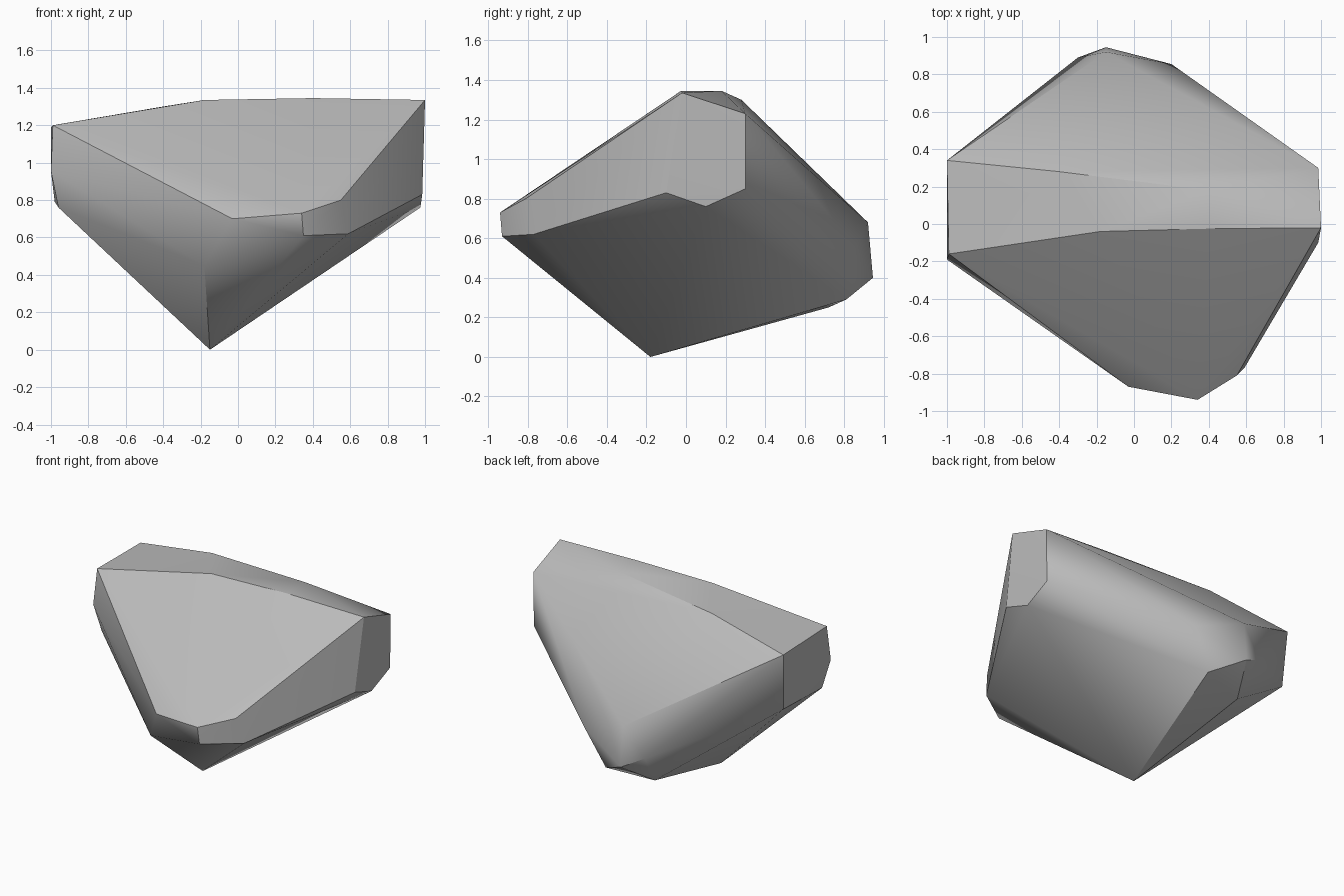
import bpy
import bmesh
import math

# Remove the default object
default_cube = bpy.data.objects.get("Cube")
if default_cube:
    bpy.data.objects.remove(default_cube, do_unlink=True)


def make_material(name, colour):
    material = bpy.data.materials.new(name)
    material.use_nodes = True
    material.diffuse_color = colour
    shader = material.node_tree.nodes["Principled BSDF"]
    shader.inputs["Base Color"].default_value = colour
    shader.inputs["Roughness"].default_value = 0.9
    return material


# Corner points of each chiselled region of the boulder
top_ridge = [(-.99, -.16, 1.2), (-.18, -.04, 1.335), (.4, -.025, 1.345), (1, -.02, 1.335)]
back_ridge = [(-1, .34, 1.19), (-.4, .28, 1.3), (.4, .18, 1.345), (.985, .3, 1.23)]
right_end = [(-.98, .31, .79), (-.96, -.15, .76), (-1, -.19, .955)]
left_end = [(.98, .3, .85), (.975, .1, .76), (.985, -.1, .83)]
front_nose = [(-.03, -.87, .7), (.34, -.94, .73), (.55, -.81, .8),
              (.35, -.93, .61), (.59, -.77, .62), (-.18, -.72, .45)]
back_nose = [(-.15, .92, .68), (.2, .855, .56), (-.15, .945, .4),
             (-.3, .89, .48), (.06, .81, .29), (-.26, .72, .25)]
bottom_tip = [(-.15, -.18, 0)]


def make_boulder(name, regions, material):
    """Wrap the regions in one convex skin and merge nearly flat facets."""
    bm = bmesh.new()
    for region in regions:
        for point in region:
            bm.verts.new(point)
    bmesh.ops.convex_hull(bm, input=bm.verts[:])
    loose = [v for v in bm.verts if not v.link_faces]
    bmesh.ops.delete(bm, geom=loose, context="VERTS")
    bmesh.ops.dissolve_limit(bm, angle_limit=math.radians(1),
                             verts=bm.verts[:], edges=bm.edges[:])
    bmesh.ops.recalc_face_normals(bm, faces=bm.faces[:])
    mesh = bpy.data.meshes.new(name)
    bm.to_mesh(mesh)
    bm.free()
    mesh.materials.append(material)
    obj = bpy.data.objects.new(name, mesh)
    bpy.context.collection.objects.link(obj)
    return obj


stone = make_material("stone_grey", (.5, .5, .5, 1))
boulder = make_boulder("boulder", [top_ridge, back_ridge, right_end, left_end,
                                   front_nose, back_nose, bottom_tip], stone)

# Soft shading across shallow facets, crisp edges elsewhere
bpy.ops.object.select_all(action="DESELECT")
boulder.select_set(True)
bpy.context.view_layer.objects.active = boulder
bpy.ops.object.shade_smooth_by_angle(angle=math.radians(30))
